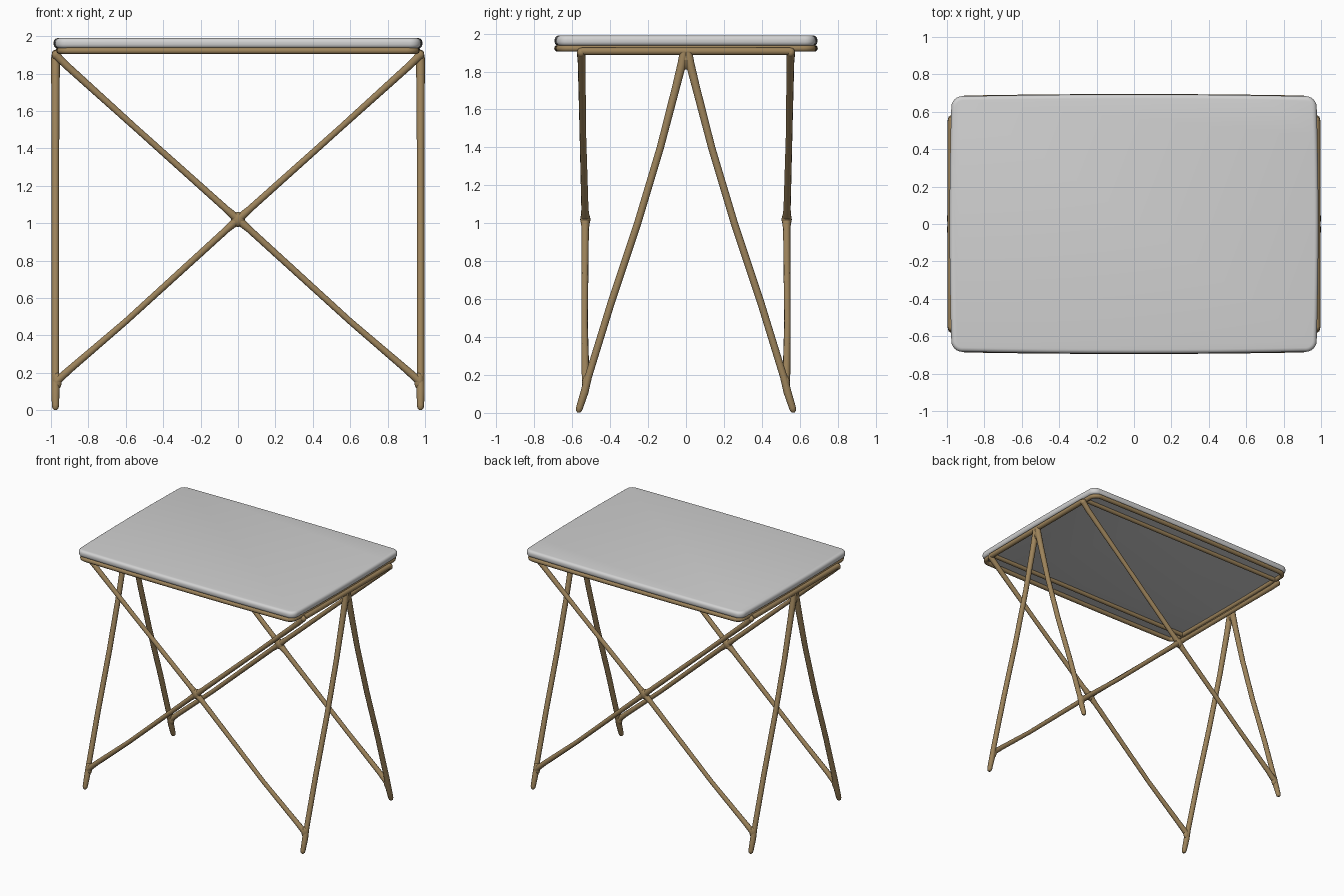
import bpy
import bmesh
from math import cos, sin, pi, radians

if "Cube" in bpy.data.objects:
    bpy.data.objects.remove(bpy.data.objects["Cube"], do_unlink=True)


def material(name, rgb):
    mat = bpy.data.materials.new(name)
    mat.use_nodes = True
    mat.diffuse_color = (*rgb, 1)
    mat.node_tree.nodes["Principled BSDF"].inputs["Base Color"].default_value = (*rgb, 1)
    return mat


BRASS = material("brass", (0.34, 0.23, 0.105))
WHITE = material("pale grey top", (0.64, 0.64, 0.64))


def select_only(obj):
    bpy.ops.object.select_all(action='DESELECT')
    obj.select_set(True)
    bpy.context.view_layer.objects.active = obj


def smooth(obj, angle=50):
    select_only(obj)
    bpy.ops.object.shade_smooth_by_angle(angle=radians(angle))


def rod(name, points, radius, scales=None, cyclic=False):
    """Round bar along a path, with optional swelling at each point."""
    curve = bpy.data.curves.new(name, 'CURVE')
    curve.dimensions = '3D'
    curve.bevel_depth = radius
    curve.bevel_resolution = 3
    curve.use_fill_caps = True
    spline = curve.splines.new('POLY')
    spline.points.add(len(points) - 1)
    spline.use_cyclic_u = cyclic
    for i, p in enumerate(points):
        spline.points[i].co = (*p, 1)
        spline.points[i].radius = scales[i] if scales else 1
    obj = bpy.data.objects.new(name, curve)
    bpy.context.collection.objects.link(obj)
    curve.materials.append(BRASS)
    select_only(obj)
    bpy.ops.object.convert(target='MESH')
    smooth(bpy.context.object, 60)


def blob(name, location, size):
    bpy.ops.mesh.primitive_uv_sphere_add(segments=16, ring_count=10, location=location)
    obj = bpy.context.object
    obj.name = name
    obj.scale = size
    obj.data.materials.append(BRASS)
    smooth(obj, 60)


def outline(hx, hy, r, bow, z):
    """Rounded rectangle whose sides bow slightly outward."""
    pts = []
    for k, (sx, sy) in enumerate([(1, 1), (-1, 1), (-1, -1), (1, -1)]):
        for i in range(7):
            a = (k + i / 6) * pi / 2
            pts.append((sx * (hx - r) + r * cos(a), sy * (hy - r) + r * sin(a)))
    full = []
    for a, b in zip(pts, pts[1:] + pts[:1]):
        steps = 8 if abs(a[0] - b[0]) + abs(a[1] - b[1]) > 0.5 else 1
        for i in range(steps):
            t = i / steps
            full.append((a[0] + (b[0] - a[0]) * t, a[1] + (b[1] - a[1]) * t))
    return [(x + bow * (x / hx) * (1 - (y / hy) ** 2),
             y + bow * (y / hy) * (1 - (x / hx) ** 2), z) for x, y in full]


# Tabletop slab with softened edges
bm = bmesh.new()
base = bm.faces.new([bm.verts.new(p) for p in outline(0.975, 0.682, 0.055, 0.011, 1.935)])
grown = bmesh.ops.extrude_face_region(bm, geom=[base])
bmesh.ops.translate(bm, vec=(0, 0, 0.055),
                    verts=[v for v in grown["geom"] if isinstance(v, bmesh.types.BMVert)])
bmesh.ops.recalc_face_normals(bm, faces=bm.faces)
mesh = bpy.data.meshes.new("tabletop")
bm.to_mesh(mesh)
bm.free()
mesh.materials.append(WHITE)
top = bpy.data.objects.new("tabletop", mesh)
bpy.context.collection.objects.link(top)
bevel = top.modifiers.new("soft edge", 'BEVEL')
bevel.width = 0.022
bevel.segments = 4
bevel.limit_method = 'ANGLE'
bevel.angle_limit = radians(50)
select_only(top)
bpy.ops.object.modifier_apply(modifier="soft edge")
smooth(top)

# Rim bar around the underside
rod("top_rim", outline(0.95, 0.668, 0.05, 0.009, 1.922), 0.018, cyclic=True)

sides = [("right", -1), ("left", 1)]
depths = [("front", -1), ("back", 1)]

for side, sx in sides:
    # End rail carrying the top
    rod(f"{side}_end_rail", [(sx * 0.975, y, 1.907) for y in (-0.55, 0, 0.55)], 0.021)
    blob(f"{side}_leg_joint", (sx * 0.975, 0, 1.865), (0.021, 0.037, 0.055))
    for depth, sy in depths:
        # Splayed leg with a rounded foot
        leg = [(0.012, 1.90), (0.022, 1.84), (0.052, 1.72), (0.135, 1.4), (0.255, 1.0),
               (0.398, 0.57), (0.515, 0.19), (0.535, 0.11), (0.562, 0.025),
               (0.566, 0.01), (0.567, 0.002)]
        rod(f"{side}_{depth}_leg", [(sx * 0.976, sy * y, z) for y, z in leg], 0.02,
            [1.1, 1.2, 1.1, 1, 1, 1, 1, 1.1, 0.95, 0.8, 0.35])
        blob(f"{side}_{depth}_rail_corner", (sx * 0.972, sy * 0.553, 1.9), (0.024, 0.022, 0.025))
        blob(f"{side}_{depth}_foot_joint", (sx * 0.968, sy * 0.527, 0.155), (0.026, 0.021, 0.045))

for depth, sy in depths:
    # Crossed braces, bending slightly below the middle
    for side, sx in sides:
        path = [(0.972, 0.553, 1.898), (0.92, 0.55, 1.846), (0.55, 0.545, 1.512),
                (0.06, 0.533, 1.073), (0, 0.531, 1.02), (-0.06, 0.531, 0.967),
                (-0.6, 0.535, 0.475), (-0.9, 0.53, 0.218), (-0.97, 0.527, 0.155)]
        rod(f"{depth}_brace_from_{side}", [(sx * x, sy * y, z) for x, y, z in path], 0.018,
            [1.25, 1.15, 0.95, 1.05, 1.4, 1.05, 0.95, 1.1, 1.25])
    blob(f"{depth}_brace_hub", (0, sy * 0.531, 1.02), (0.037, 0.027, 0.04))
    # Long rail under the top
    rod(f"{depth}_long_rail", [(-0.96, sy * 0.553, 1.922), (0.96, sy * 0.553, 1.922)], 0.017)
